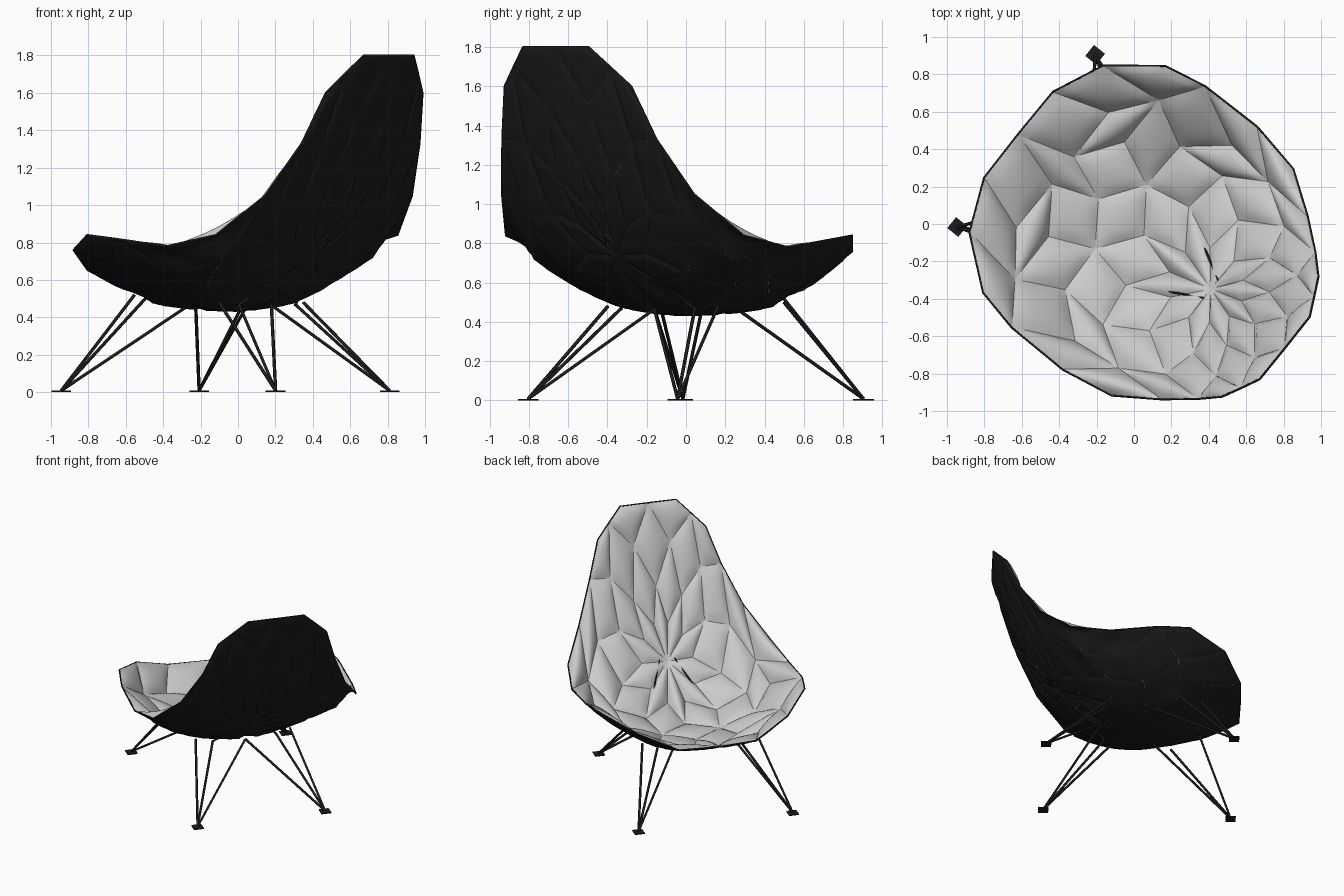
import bpy, math
from mathutils import Vector

if "Cube" in bpy.data.objects:
    bpy.data.objects.remove(bpy.data.objects["Cube"])

# Chair axis is turned in plan: local (side, forward, up) -> world
def world(s, f, z):
    s -= 0.014
    return Vector((0.625 * s - 0.78 * f, 0.78 * s + 0.625 * f, z))

def lerp(a, b, t):
    return a + (b - a) * t

def interp(x, xs, ys):
    x = min(max(x, xs[0]), xs[-1])
    for i in range(len(xs) - 1):
        if x <= xs[i + 1]:
            return lerp(ys[i], ys[i + 1], (x - xs[i]) / (xs[i + 1] - xs[i]))
    return ys[-1]

# Shell sections, front to top: half width, rim forward, rim z, centre forward, centre z
ROWS = [(.295, .78, .65, .784, .64), (.572, .658, .76, .60, .535),
        (.777, .40, .84, .40, .475), (.827, .165, .82, .18, .445),
        (.832, -.19, .78, -.08, .44), (.776, -.482, .84, -.31, .51),
        (.627, -.70, 1.05, -.54, .74), (.503, -.852, 1.33, -.71, .97),
        (.413, -.945, 1.6, -.84, 1.22), (.314, -.995, 1.7, -.95, 1.5),
        (.214, -1.044, 1.8, -1.045, 1.8)]
TOP = len(ROWS) - 1

def shell_point(k, level):
    w, rf, rz, cf, cz = (interp(level, list(range(TOP + 1)), [r[i] for r in ROWS]) for i in range(5))
    g = interp(abs(k), [0, .2, .45, .72, 1], [0, .005, .05, .42, 1])
    return world(w * k, lerp(cf, rf, g), lerp(cz, rz, g))

# Rhombus tiling of a tall ten-sided patch (dual of a five-direction line grid)
DIRS = [Vector((math.cos(j * math.tau / 5), math.sin(j * math.tau / 5))) for j in range(5)]
LINES = [(-.5, .5), (-1.23, -.22, .77), (-.42, .6), (-.6, .42), (-.77, .22, 1.23)]
STEP = [math.radians(36), math.radians(72)]
Y1, Y2 = 3 * math.sin(STEP[1]), 3 * math.sin(STEP[1]) + 2 * math.sin(STEP[0])
X1 = 1 + 2 * math.cos(STEP[0])
CORNER_Y = [-Y2, -Y1, 0, Y1, Y2]
CORNER_X = [1, X1, X1 + 3 * math.cos(STEP[1]), X1, 1]

def tile_corner(p):
    k = p.x / interp(p.y, CORNER_Y, CORNER_X)
    return shell_point(max(-1, min(1, k)), interp(p.y, CORNER_Y, [0, 2, 5, 8, 10]))

def tiles():
    inside = world(0, .3, 1.3)
    for i in range(5):
        for j in range(i + 1, 5):
            det = DIRS[i].x * DIRS[j].y - DIRS[i].y * DIRS[j].x
            for m, a in enumerate(LINES[i]):
                for n, b in enumerate(LINES[j]):
                    x = Vector(((a * DIRS[j].y - b * DIRS[i].y) / det,
                                (b * DIRS[i].x - a * DIRS[j].x) / det))
                    base = Vector((0, 0))
                    for q in range(5):
                        count = {i: m, j: n}.get(q, sum(c < x.dot(DIRS[q]) for c in LINES[q]))
                        base = base + DIRS[q] * (count - len(LINES[q]) / 2)
                    c = [tile_corner(p) for p in (base, base + DIRS[i],
                         base + DIRS[i] + DIRS[j], base + DIRS[j])]
                    nor = (c[2] - c[0]).cross(c[3] - c[1]).normalized()
                    if nor.dot(inside - (c[0] + c[2]) / 2) < 0:
                        c = [c[0], c[3], c[2], c[1]]
                        nor = -nor
                    yield c, nor

def material(name, v):
    m = bpy.data.materials.new(name)
    m.diffuse_color = (v, v, v, 1)
    m.use_nodes = True
    m.node_tree.nodes["Principled BSDF"].inputs["Base Color"].default_value = m.diffuse_color
    return m

black = material("black", 0.012)

def tiled_mesh(name, height, flip, mat=None, n=8):
    verts, faces = [], []
    for c, nor in tiles():
        o = len(verts)
        for i in range(n + 1):
            for j in range(n + 1):
                a, b = i / n, j / n
                p = lerp(lerp(c[0], c[1], a), lerp(c[3], c[2], a), b)
                verts.append(p + nor * height(max(0, 16 * a * b * (1 - a) * (1 - b))))
        for i in range(n):
            for j in range(n):
                q = o + i * (n + 1) + j
                f = (q, q + n + 1, q + n + 2, q + 1)
                faces.append(f[::-1] if flip else f)
    me = bpy.data.meshes.new(name)
    me.from_pydata(verts, [], faces)
    me.polygons.foreach_set("use_smooth", [True] * len(faces))
    if mat:
        me.materials.append(mat)
    bpy.context.collection.objects.link(bpy.data.objects.new(name, me))

# Padded grey seat cushions and black outer panels
tiled_mesh("seat_cushions", lambda h: .004 + .026 * h ** .6, False)
tiled_mesh("outer_shell", lambda h: -.004 - .01 * min(1, 3 * h), True, black)

def tube(name, paths, radius, cyclic=False):
    cu = bpy.data.curves.new(name, 'CURVE')
    cu.dimensions = '3D'
    cu.bevel_depth = radius
    cu.bevel_resolution = 1
    cu.use_fill_caps = True
    for path in paths:
        sp = cu.splines.new('POLY')
        sp.points.add(len(path) - 1)
        for pt, p in zip(sp.points, path):
            pt.co = (*p, 1)
        sp.use_cyclic_u = cyclic
    cu.materials.append(black)
    bpy.context.collection.objects.link(bpy.data.objects.new(name, cu))

# Rim trim
rim = [shell_point(1, i) for i in range(TOP + 1)] + [shell_point(0, TOP)]
rim += [shell_point(-1, TOP - i) for i in range(TOP + 1)] + [shell_point(0, 0)]
tube("rim_trim", [rim], .006, True)

# Rod legs: foot position and the points where its rods meet the shell
LEGS = {"front_leg": ((.59, .728), [(.26, .49, .52), (.26, .145, .45), (.43, .28, .50)]),
        "back_leg": ((.488, -.66), [(.36, -.17, .48), (.24, -.21, .47), (0, -.24, .465)])}
for name, ((fs, ff), tops) in LEGS.items():
    for side, m in (("right", 1), ("left", -1)):
        foot = world(fs * m, ff, .008)
        tube(f"{name}_{side}", [[foot, world(s * m, f, z)] for s, f, z in tops], .009)
        # Foot plate
        bpy.ops.mesh.primitive_cube_add(size=1, location=(foot.x, foot.y, .004),
                                        rotation=(0, 0, math.atan2(.78, .625)))
        plate = bpy.context.object
        plate.name = f"foot_plate_{name}_{side}"
        plate.scale = (.075, .075, .008)
        plate.data.materials.append(black)

# Brace rods under the back
tube("back_brace", [[world(.24, -.21, .465), world(0, -.65, .85), world(-.24, -.21, .465)]], .008)
